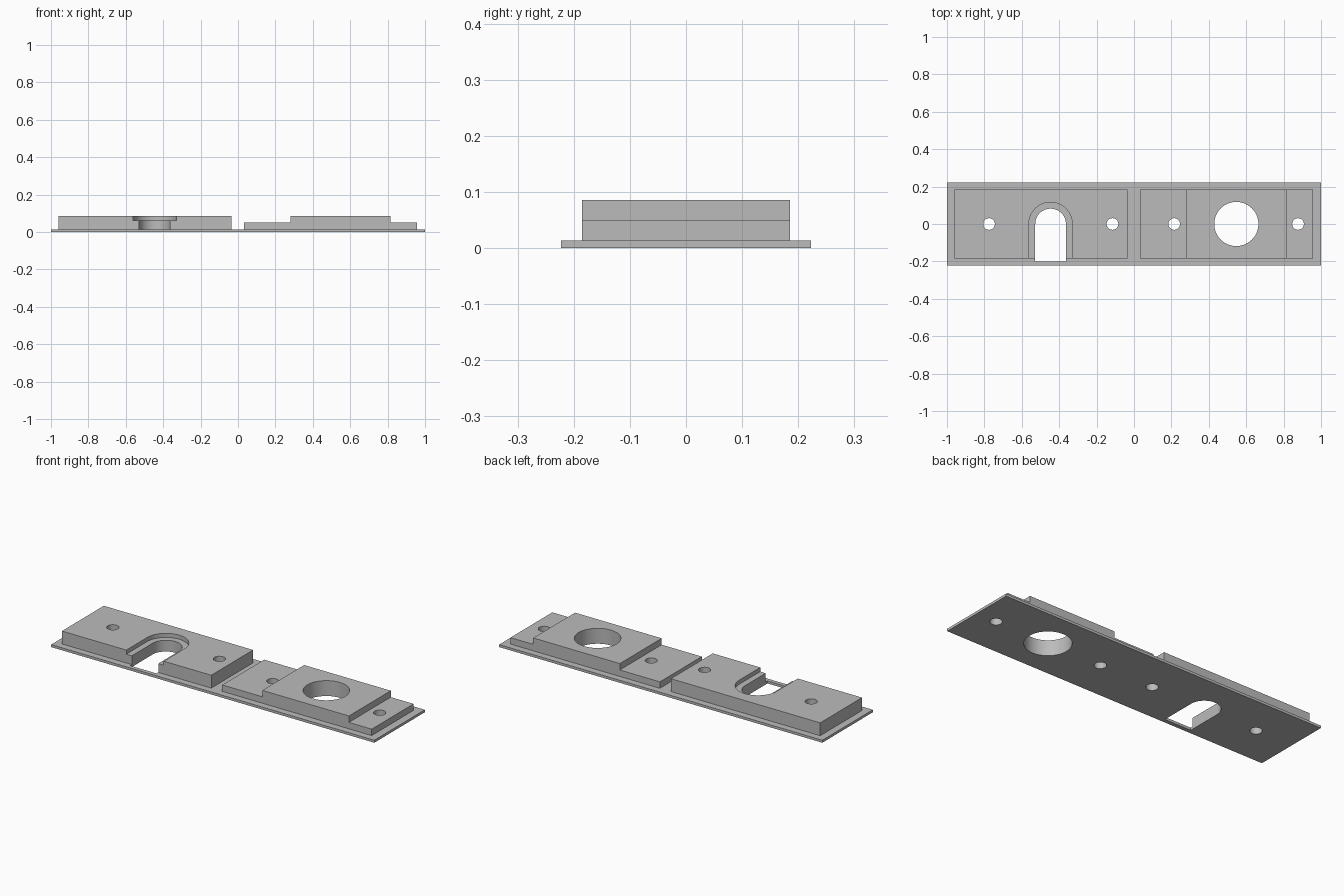
import bpy, bmesh, math

if "Cube" in bpy.data.objects:
    bpy.data.objects.remove(bpy.data.objects["Cube"], do_unlink=True)

grey = bpy.data.materials.new("plain_grey")
grey.use_nodes = True
grey.diffuse_color = (0.5, 0.5, 0.5, 1)
grey.node_tree.nodes["Principled BSDF"].inputs["Base Color"].default_value = (0.5, 0.5, 0.5, 1)

HALF_DEPTH, BASE_TOP, STEP_TOP, BLOCK_TOP = 0.185, 0.014, 0.05, 0.086


def prism(name, outline, height, place):
    """Extrude a closed 2D outline; place maps (u, v, w) to a position."""
    bm = bmesh.new()
    rings = [[bm.verts.new(place(u, v, w)) for u, v in outline] for w in height]
    bm.faces.new(rings[0])
    bm.faces.new(rings[1])
    n = len(outline)
    for i in range(n):
        j = (i + 1) % n
        bm.faces.new((rings[0][i], rings[0][j], rings[1][j], rings[1][i]))
    bmesh.ops.recalc_face_normals(bm, faces=bm.faces)
    mesh = bpy.data.meshes.new(name)
    bm.to_mesh(mesh)
    bm.free()
    mesh.materials.append(grey)
    obj = bpy.data.objects.new(name, mesh)
    bpy.context.collection.objects.link(obj)
    return obj


def side_block(name, profile):
    """Extrude an x-z side profile across the depth."""
    return prism(name, profile, (-HALF_DEPTH, HALF_DEPTH), lambda u, v, w: (u, w, v))


def arc(x, radius, turn, steps):
    return [(x + radius * math.cos(turn * i / steps), radius * math.sin(turn * i / steps))
            for i in range(steps + 1)]


def upright_cutter(name, outline, bottom=-0.1):
    return prism(name, outline, (bottom, 0.2), lambda u, v, w: (u, v, w))


def hole(x, radius):
    return upright_cutter("hole_cutter", arc(x, radius, 2 * math.pi, 64)[:-1])


def slot(x, radius, front, bottom=-0.1):
    outline = arc(x, radius, math.pi, 32) + [(x - radius, front), (x + radius, front)]
    return upright_cutter("slot_cutter", outline, bottom)


def cut(part, cutters):
    bpy.context.view_layer.objects.active = part
    for cutter in cutters:
        mod = part.modifiers.new("cut", "BOOLEAN")
        mod.operation, mod.solver, mod.object = "DIFFERENCE", "EXACT", cutter
        bpy.ops.object.modifier_apply(modifier=mod.name)
        bpy.data.objects.remove(cutter, do_unlink=True)
    bpy.ops.object.select_all(action="DESELECT")
    part.select_set(True)
    bpy.ops.object.shade_smooth_by_angle(angle=math.radians(30))


SLOT_X, SLOT_R, RECESS_R = -0.446, 0.082, 0.116
SLOT_SCREWS, STEP_SCREWS = (-0.775, -0.115), (0.215, 0.877)
SCREW_R, BORE_X, BORE_R = 0.031, 0.547, 0.118

# Thin base plate with every opening through it
base = prism("base_plate", [(-1, -0.223), (1, -0.223), (1, 0.223), (-1, 0.223)],
             (0, BASE_TOP), lambda u, v, w: (u, v, w))
cut(base, [hole(x, SCREW_R) for x in SLOT_SCREWS + STEP_SCREWS]
    + [hole(BORE_X, BORE_R), slot(SLOT_X, SLOT_R, -0.2)])

# Block with a front-opening slot and a wider recess on top
slotted = side_block("slotted_block", [(-0.96, BASE_TOP), (-0.036, BASE_TOP),
                                       (-0.036, BLOCK_TOP), (-0.96, BLOCK_TOP)])
cut(slotted, [hole(x, SCREW_R) for x in SLOT_SCREWS]
    + [slot(SLOT_X, SLOT_R, -0.3), slot(SLOT_X, RECESS_R, -0.3, 0.063)])

# Stepped block with a large round bore
stepped = side_block("stepped_block", [
    (0.032, BASE_TOP), (0.957, BASE_TOP), (0.957, STEP_TOP), (0.816, STEP_TOP),
    (0.816, BLOCK_TOP), (0.28, BLOCK_TOP), (0.28, STEP_TOP), (0.032, STEP_TOP)])
cut(stepped, [hole(x, SCREW_R) for x in STEP_SCREWS] + [hole(BORE_X, BORE_R)])
